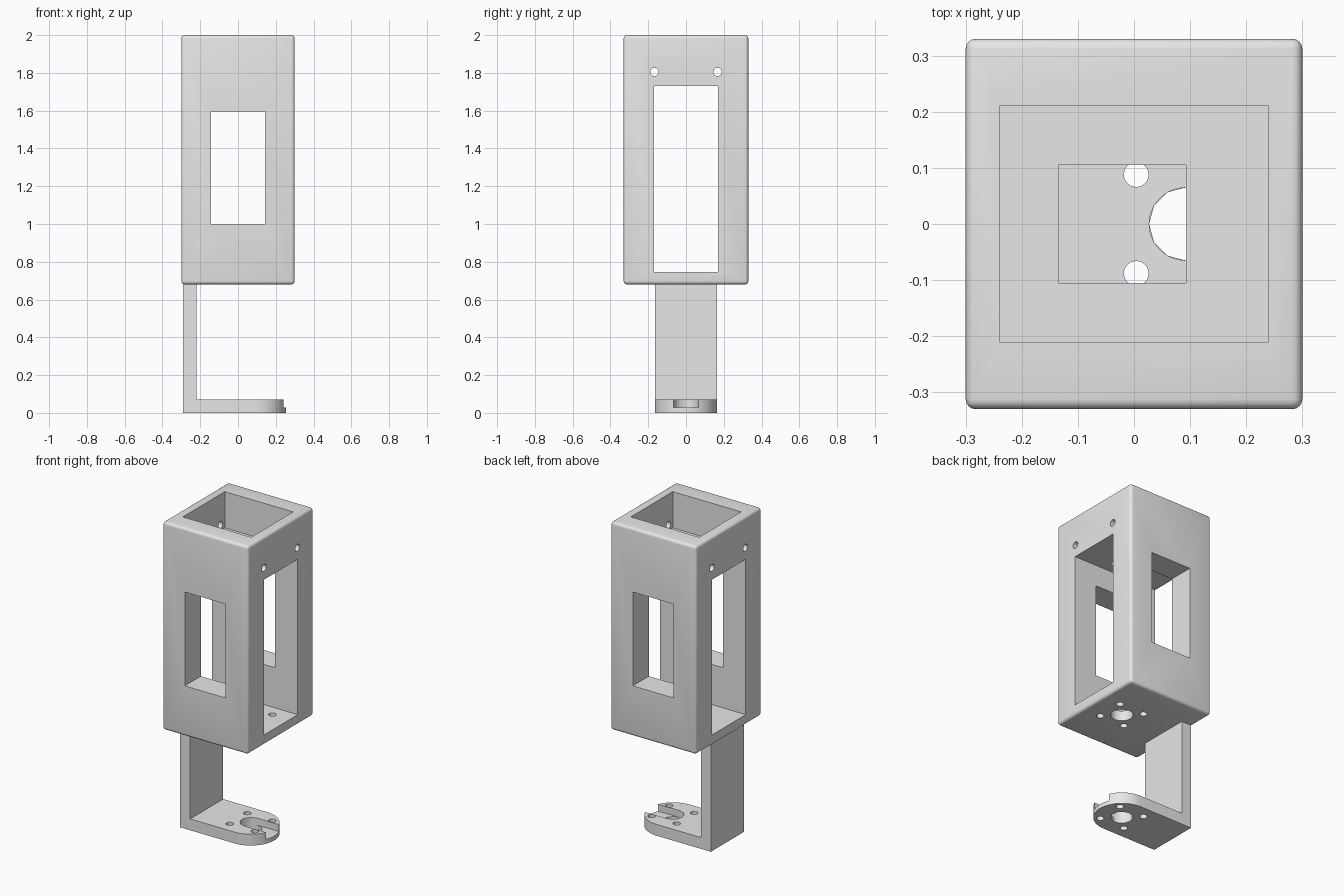
import bpy, bmesh, math
from mathutils import Vector

cube = bpy.data.objects.get("Cube")
if cube:
    bpy.data.objects.remove(cube, do_unlink=True)

grey = bpy.data.materials.new("plain grey")
grey.use_nodes = True
grey.diffuse_color = (0.8, 0.8, 0.8, 1)
grey.node_tree.nodes["Principled BSDF"].inputs["Base Color"].default_value = (0.8, 0.8, 0.8, 1)


def finish(name, bm):
    bmesh.ops.recalc_face_normals(bm, faces=bm.faces)
    mesh = bpy.data.meshes.new(name)
    bm.to_mesh(mesh)
    bm.free()
    mesh.materials.append(grey)
    obj = bpy.data.objects.new(name, mesh)
    bpy.context.collection.objects.link(obj)
    return obj


def prism(name, outline, z0, z1):
    bm = bmesh.new()
    face = bm.faces.new([bm.verts.new((x, y, z0)) for x, y in outline])
    out = bmesh.ops.extrude_face_region(bm, geom=[face])
    top = [v for v in out["geom"] if isinstance(v, bmesh.types.BMVert)]
    bmesh.ops.translate(bm, verts=top, vec=(0, 0, z1 - z0))
    return finish(name, bm)


def box(name, x, y, z):
    return prism(name, [(x[0], y[0]), (x[1], y[0]), (x[1], y[1]), (x[0], y[1])], *z)


def rod(name, centre, radius, length, axis="Z", sides=24):
    bm = bmesh.new()
    bmesh.ops.create_cone(bm, cap_ends=True, segments=sides, radius1=radius,
                          radius2=radius, depth=length)
    turn = Vector((0, 0, 1)).rotation_difference(
        Vector((1, 0, 0) if axis == "X" else (0, 0, 1)))
    bmesh.ops.rotate(bm, verts=bm.verts, matrix=turn.to_matrix())
    bmesh.ops.translate(bm, verts=bm.verts, vec=centre)
    return finish(name, bm)


def flare(name, mid, u, v, normal, rim):
    """Tapered cutter that chamfers the rim of a rectangular opening."""
    bm = bmesh.new()
    mid, u, v, normal = map(Vector, (mid, u, v, normal))
    rings = []
    for step in (-rim, rim):
        a, b = u + u.normalized() * step, v + v.normalized() * step
        rings.append([bm.verts.new(mid + normal * step + a * i + b * j)
                      for i, j in ((-1, -1), (1, -1), (1, 1), (-1, 1))])
    for ring in rings:
        bm.faces.new(ring)
    for k in range(4):
        n = (k + 1) % 4
        bm.faces.new((rings[0][k], rings[0][n], rings[1][n], rings[1][k]))
    return finish(name, bm)


def apply(obj, mod):
    bpy.context.view_layer.objects.active = obj
    bpy.ops.object.modifier_apply(modifier=mod.name)


def cut(obj, cutters):
    for cutter in cutters:
        mod = obj.modifiers.new("cut", "BOOLEAN")
        mod.operation, mod.solver, mod.object = "DIFFERENCE", "EXACT", cutter
        apply(obj, mod)
        bpy.data.objects.remove(cutter, do_unlink=True)


def smooth(obj):
    bpy.ops.object.select_all(action="DESELECT")
    obj.select_set(True)
    bpy.context.view_layer.objects.active = obj
    bpy.ops.object.shade_smooth_by_angle(angle=math.radians(30))


HUB = 0.092      # x of the shared bolt circle
BOLT = 0.088     # bolt offset on each axis
bolts = [(HUB + i * BOLT, j * BOLT) for i in (-1, 1) for j in (-1, 1)]

# Housing: rounded block with top pocket, side tunnel and windows
housing = box("housing", (-0.3, 0.3), (-0.33, 0.33), (0.68, 2))
bevel = housing.modifiers.new("round", "BEVEL")
bevel.width, bevel.segments = 0.018, 4
apply(housing, bevel)
cutters = [
    box("pocket", (-0.24, 0.24), (-0.21, 0.21), (1.77, 2.2)),
    box("tunnel", (-0.5, 0.5), (-0.17, 0.17), (0.745, 1.73)),
    box("windows", (-0.142, 0.142), (-0.5, 0.5), (1.0, 1.595)),
    box("cable_opening", (-0.135, 0.093), (-0.105, 0.105), (1.6, 1.9)),
    rod("floor_hole", (HUB, 0, 0.7), 0.065, 0.3),
    flare("pocket_rim", (0, 0, 2), (0.24, 0, 0), (0, 0.21, 0), (0, 0, 1), 0.012),
]
for s in (-1, 1):
    cutters += [
        rod("side_hole", (0, s * 0.167, 1.805), 0.022, 1, "X"),
        flare("window_rim", (0, s * 0.33, 1.2975), (0.142, 0, 0), (0, 0, 0.2975), (0, s, 0), 0.008),
        flare("tunnel_rim", (s * 0.3, 0, 1.2375), (0, 0.17, 0), (0, 0, 0.4925), (s, 0, 0), 0.007),
    ]
cutters += [rod("floor_bolt", (x, y, 0.7), 0.022, 0.3) for x, y in bolts]
cut(housing, cutters)
smooth(housing)

# Bracket: upright arm with a round-ended foot, slotted for a hub
R = 0.165
arc = [math.radians(-90 + 180 * k / 32) for k in range(33)]
outline = [(-0.29, R), (-0.29, -R)] + [(0.09 + R * math.cos(a), R * math.sin(a)) for a in arc]
bracket = prism("bracket", outline, 0, 0.69)
cutters = [
    box("arm_clearance", (-0.22, 0.6), (-0.5, 0.5), (0.072, 1)),
    box("hub_slot", (HUB, 0.6), (-0.065, 0.065), (0.028, 0.3)),
    rod("hub_hole", (HUB, 0, 0), 0.065, 0.4, sides=12),
]
cutters += [rod("foot_bolt", (x, y, 0), 0.022, 0.4) for x, y in bolts]
cut(bracket, cutters)
smooth(bracket)
